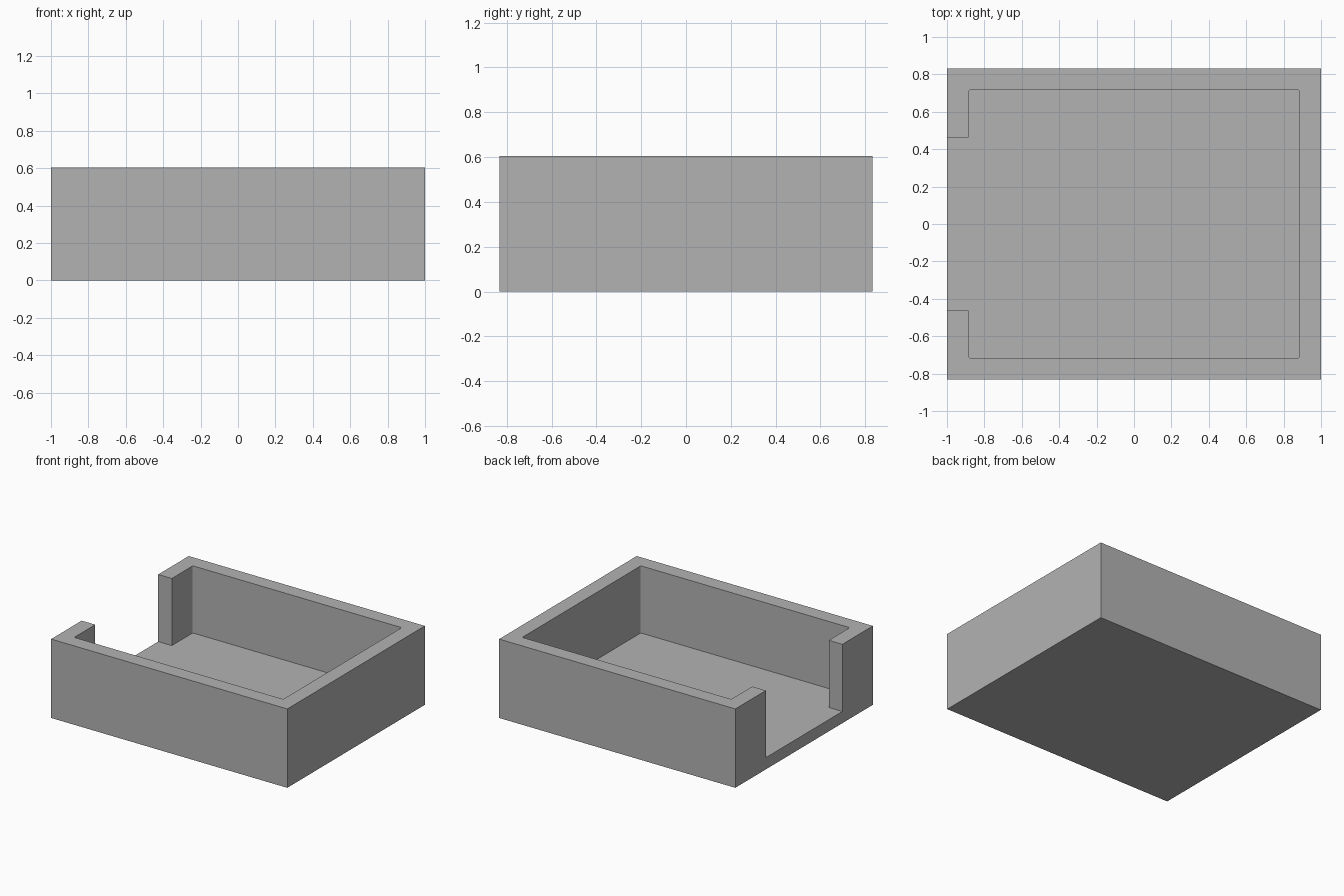
import bpy
import bmesh

old = bpy.data.objects.get("Cube")
if old:
    bpy.data.objects.remove(old, do_unlink=True)

# Overall proportions
HALF_X, HALF_Y, HEIGHT = 1.0, 0.832, 0.604
WALL, FLOOR, OPENING = 0.115, 0.09, 0.463

grey = bpy.data.materials.new("plain grey")
grey.use_nodes = True
colour = (0.45, 0.45, 0.45, 1)
grey.diffuse_color = colour
grey.node_tree.nodes["Principled BSDF"].inputs["Base Color"].default_value = colour


def box(name, low, high, fillet=0):
    """Box between two corners, optionally with rounded vertical edges."""
    bm = bmesh.new()
    bmesh.ops.create_cube(bm, size=1)
    for v in bm.verts:
        v.co = [h if c > 0 else l for c, l, h in zip(v.co, low, high)]
    if fillet:
        upright = [e for e in bm.edges
                   if abs(e.verts[0].co.z - e.verts[1].co.z) > fillet]
        bmesh.ops.bevel(bm, geom=upright, offset=fillet, segments=3,
                        profile=0.5, affect='EDGES')
    mesh = bpy.data.meshes.new(name)
    bm.to_mesh(mesh)
    bm.free()
    mesh.materials.append(grey)
    obj = bpy.data.objects.new(name, mesh)
    bpy.context.collection.objects.link(obj)
    return obj


# Solid block, hollowed into a tray with one open side
tray = box("open_tray", (-HALF_X, -HALF_Y, 0), (HALF_X, HALF_Y, HEIGHT))
inner_x, inner_y = HALF_X - WALL, HALF_Y - WALL
cavity = box("cavity_cutter", (-inner_x, -inner_y, FLOOR),
             (inner_x, inner_y, HEIGHT + 0.2), fillet=0.01)
opening = box("opening_cutter", (-HALF_X - 0.2, -OPENING, FLOOR),
              (0, OPENING, HEIGHT + 0.2))

bpy.context.view_layer.objects.active = tray
for cutter in (cavity, opening):
    cutter.hide_render = True
    cut = tray.modifiers.new("cut", 'BOOLEAN')
    cut.operation = 'DIFFERENCE'
    cut.solver = 'EXACT'
    cut.object = cutter
    bpy.ops.object.modifier_apply(modifier=cut.name)
    bpy.data.objects.remove(cutter, do_unlink=True)

# Merge coplanar floor pieces left by the cuts
bm = bmesh.new()
bm.from_mesh(tray.data)
bmesh.ops.dissolve_limit(bm, angle_limit=0.01, verts=bm.verts, edges=bm.edges)
bm.to_mesh(tray.data)
bm.free()
